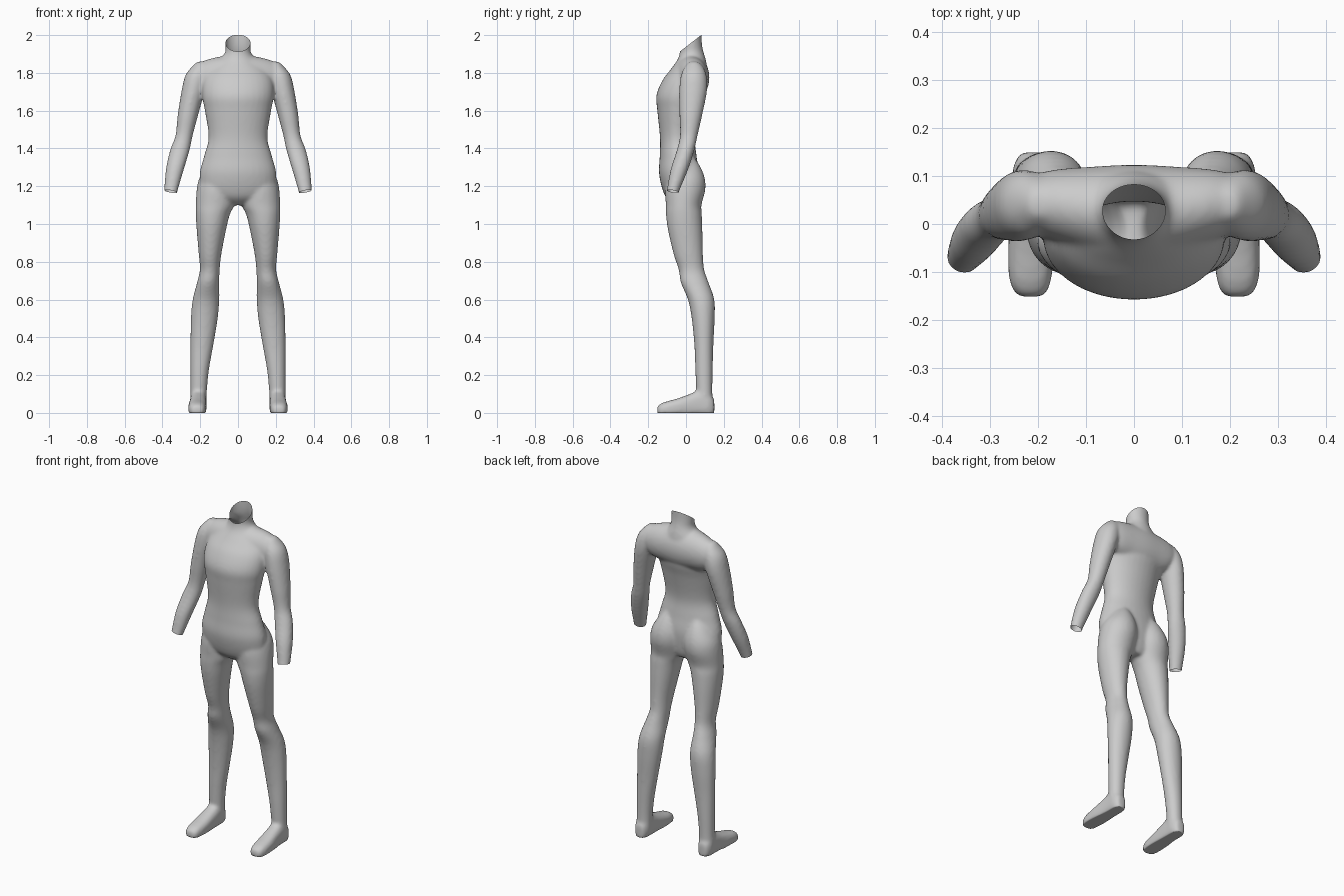
import bpy, bmesh, math
from mathutils import Vector

if "Cube" in bpy.data.objects:
    bpy.data.objects.remove(bpy.data.objects["Cube"])

SIDES, STEPS = 32, 6


def smooth_path(rows):
    """Catmull-Rom interpolation of the section rows."""
    out = []
    for i in range(len(rows) - 1):
        p0, p1 = rows[max(i - 1, 0)], rows[i]
        p2, p3 = rows[i + 1], rows[min(i + 2, len(rows) - 1)]
        for s in range(STEPS):
            t = s / STEPS
            out.append([0.5 * (2 * b + (c - a) * t + (2 * a - 5 * b + 4 * c - d) * t * t
                               + (3 * b - a - 3 * c + d) * t ** 3)
                        for a, b, c, d in zip(p0, p1, p2, p3)])
    out.append(list(rows[-1]))
    return out


def loft(bm, rows, axis="z", power=2.0, side=1):
    """Closed loft of rounded sections: (position, u_min, u_max, v_min, v_max)."""
    rings = []
    for t, u0, u1, v0, v1 in smooth_path(rows):
        ring = []
        for k in range(SIDES):
            a = 2 * math.pi * k / SIDES
            c, s = math.cos(a), math.sin(a)
            u = (u0 + u1) / 2 + (u1 - u0) / 2 * math.copysign(abs(c) ** (2 / power), c)
            v = (v0 + v1) / 2 + (v1 - v0) / 2 * math.copysign(abs(s) ** (2 / power), s)
            x, y, z = {"z": (u, v, t), "y": (u, t, v), "x": (t, u, v)}[axis]
            ring.append(bm.verts.new((x * side, y, z)))
        rings.append(ring)
    faces = [bm.faces.new(rings[0]), bm.faces.new(rings[-1])]
    for r, q in zip(rings, rings[1:]):
        for k in range(SIDES):
            n = (k + 1) % SIDES
            faces.append(bm.faces.new((r[k], r[n], q[n], q[k])))
    bmesh.ops.recalc_face_normals(bm, faces=faces)


bm = bmesh.new()

# torso and neck: height, half width, front, back
torso = [(1.10, .05, -.06, .04), (1.15, .18, -.112, .06), (1.26, .203, -.142, .07),
         (1.36, .180, -.139, .056), (1.46, .156, -.138, .048), (1.60, .176, -.152, .075),
         (1.68, .190, -.157, .098), (1.76, .185, -.125, .112), (1.82, .150, -.080, .112),
         (1.87, .095, -.045, .105), (1.91, .068, -.033, .093), (1.95, .067, -.033, .085),
         (2.00, .068, -.033, .083), (2.07, .069, -.033, .083)]
loft(bm, [(z, -w, w, f, b) for z, w, f, b in torso])

# shoulder yoke, across the body
half = [(.25, 0, .09, 1.74, 1.815), (.175, -.03, .112, 1.68, 1.866),
        (.085, -.06, .12, 1.66, 1.888)]
loft(bm, [(-r[0],) + r[1:] for r in half] + [(0, -.075, .124, 1.65, 1.90)] + half[::-1], axis="x")

# legs, arms and feet
leg = [(1.36, .06, .12, -.03, .04), (1.30, .03, .17, -.08, .078), (1.24, .010, .206, -.10, .10),
       (1.18, .008, .219, -.11, .102), (1.10, .020, .224, -.107, .082),
       (1.05, .043, .224, -.106, .084), (.97, .063, .219, -.096, .087),
       (.84, .088, .208, -.066, .09), (.757, .097, .202, -.039, .097),
       (.69, .100, .217, -.028, .120), (.60, .099, .240, .010, .150),
       (.50, .107, .250, .030, .152), (.36, .130, .252, .044, .145),
       (.23, .153, .252, .049, .142), (.12, .164, .252, .054, .140), (.03, .166, .254, .06, .143)]
arm = [(1.86, .18, .215, .02, .06), (1.84, .165, .237, 0, .085), (1.79, .16, .277, -.026, .108),
       (1.71, .175, .298, -.036, .112), (1.58, .210, .319, -.035, .087),
       (1.47, .239, .331, -.032, .062), (1.39, .256, .360, -.049, .044),
       (1.29, .286, .382, -.081, .012), (1.18, .318, .391, -.102, -.033),
       (1.08, .345, .397, -.12, -.07)]
foot = [(-.152, .188, .243, -.01, .036), (-.12, .173, .260, -.02, .055),
        (-.05, .167, .263, -.02, .075), (.02, .167, .257, -.02, .10), (.07, .167, .254, -.02, .12),
        (.12, .170, .252, -.02, .11), (.150, .186, .236, -.01, .07)]
for side in (1, -1):
    loft(bm, leg, side=side)
    loft(bm, arm, side=side)
    loft(bm, foot, axis="y", power=2.6, side=side)

source = bpy.data.meshes.new("body_source")
bm.to_mesh(source)
bm.free()
body = bpy.data.objects.new("headless_body", source)
bpy.context.collection.objects.link(body)

# fuse the volumes into one skin and soften the joins
remesh = body.modifiers.new("fuse", 'REMESH')
remesh.mode = 'VOXEL'
remesh.voxel_size = 0.009
soften = body.modifiers.new("soften", 'SMOOTH')
soften.factor = 0.5
soften.iterations = 9
bpy.context.view_layer.update()
mesh = bpy.data.meshes.new_from_object(body.evaluated_get(bpy.context.evaluated_depsgraph_get()))
body.modifiers.clear()
body.data = mesh


# cut the neck and wrists open, flatten the soles
def cut(bm, point, normal, inside):
    faces = [f for f in bm.faces if inside(f.calc_center_median())]
    edges = {e for f in faces for e in f.edges}
    verts = {v for f in faces for v in f.verts}
    bmesh.ops.bisect_plane(bm, geom=list(verts) + list(edges) + faces, plane_co=Vector(point),
                           plane_no=Vector(normal).normalized(), clear_outer=True)


bm = bmesh.new()
bm.from_mesh(mesh)
cut(bm, (0, -.03, 1.915), (0, -.085, .11), lambda c: c.z > 1.88 and abs(c.x) < .12)
for side in (1, -1):
    cut(bm, (side * .355, -.07, 1.172), (side * .2, -.2, -1),
        lambda c: c.z < 1.26 and c.x * side > .27)
for v in bm.verts:
    v.co.z = max(v.co.z, 0)
bm.to_mesh(mesh)
bm.free()

skin = bpy.data.materials.new("plain grey")
skin.diffuse_color = (0.6, 0.6, 0.6, 1)
skin.use_nodes = True
skin.node_tree.nodes["Principled BSDF"].inputs["Base Color"].default_value = skin.diffuse_color
mesh.materials.clear()
mesh.materials.append(skin)
for p in mesh.polygons:
    p.use_smooth = True
    p.material_index = 0
